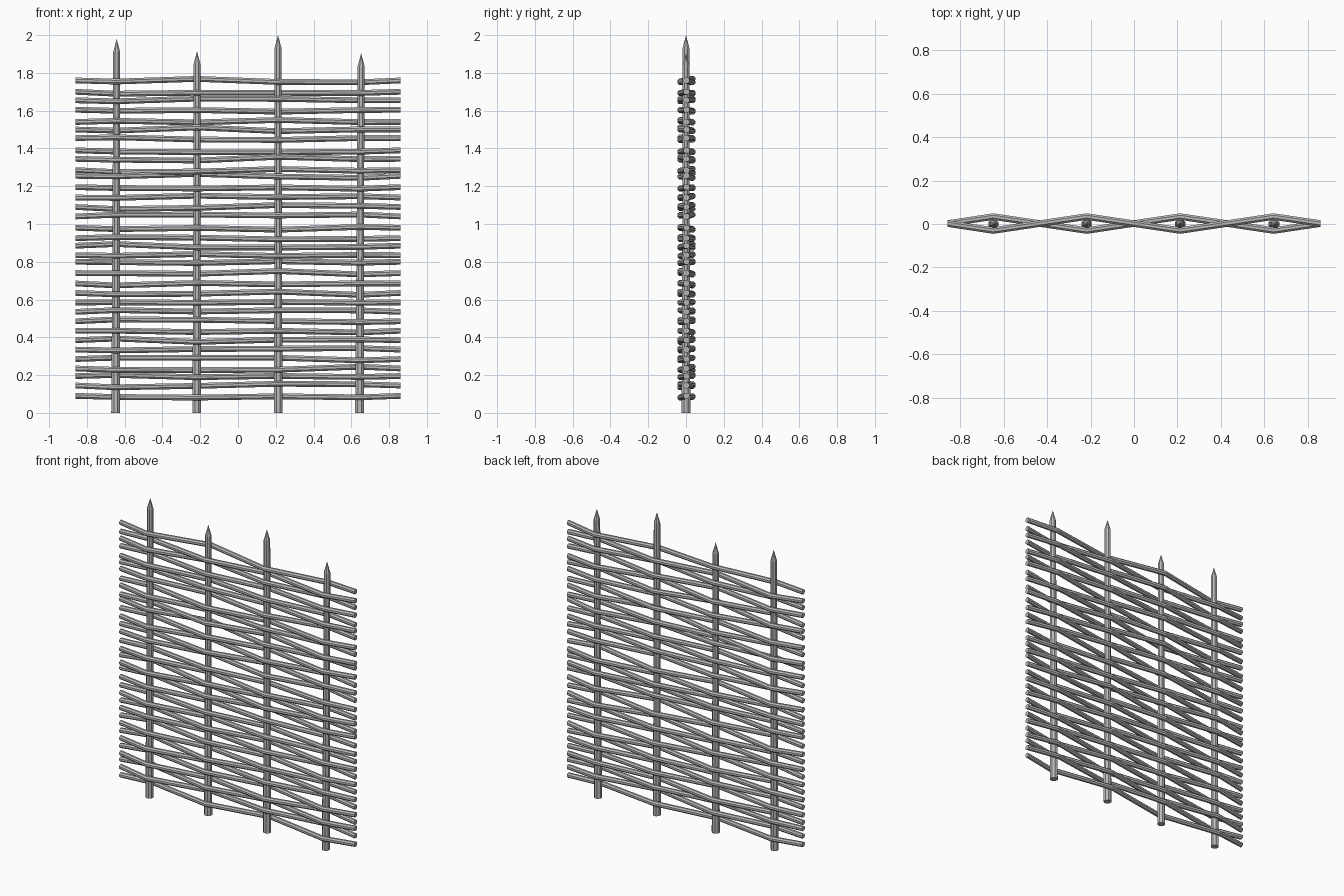
import bpy, bmesh, math, random
from mathutils import Vector

random.seed(4)
cube = bpy.data.objects.get("Cube")
if cube:
    bpy.data.objects.remove(cube, do_unlink=True)

grey = bpy.data.materials.new("plain_grey")
grey.use_nodes = True
colour = (0.5, 0.5, 0.5, 1)
grey.diffuse_color = colour
grey.node_tree.nodes["Principled BSDF"].inputs["Base Color"].default_value = colour


def tube(name, points, radii, axis, sides=8):
    """Capped tube with rings square to the axis; a zero radius makes a point."""
    u = Vector((0, 1, 0))
    v = axis.cross(u)
    bm = bmesh.new()
    rings = []
    for p, r in zip(points, radii):
        if r == 0:
            rings.append([bm.verts.new(p)])
            continue
        angles = [2 * math.pi * (i + 0.5) / sides for i in range(sides)]
        rings.append([bm.verts.new(p + r * (math.cos(a) * u + math.sin(a) * v)) for a in angles])
    for a, b in zip(rings, rings[1:]):
        for i in range(sides):
            j = (i + 1) % sides
            if len(b) == 1:
                bm.faces.new((a[i], a[j], b[0]))
            else:
                bm.faces.new((a[i], a[j], b[j], b[i]))
    for ring in (rings[0], rings[-1]):
        if len(ring) > 1:
            bm.faces.new(ring)
    bmesh.ops.recalc_face_normals(bm, faces=bm.faces)
    mesh = bpy.data.meshes.new(name)
    bm.to_mesh(mesh)
    bm.free()
    mesh.materials.append(grey)
    obj = bpy.data.objects.new(name, mesh)
    bpy.context.collection.objects.link(obj)
    return obj


# Upright sharpened posts: foot x, tip x, height
posts = [(-0.648, -0.642, 1.98), (-0.218, -0.217, 1.915), (0.213, 0.212, 2.0), (0.643, 0.652, 1.905)]
for n, (foot, tip, height) in enumerate(posts):
    levels = [0, height * 0.5, height - 0.07, height]
    path = [Vector((foot + (tip - foot) * z / height, 0, z)) for z in levels]
    tube(f"post_{n + 1}", path, [0.025, 0.021, 0.02, 0], Vector((0, 0, 1)))

# Woven rods, passing in front of and behind the posts by turns
rod_heights = [0.09, 0.145, 0.195, 0.235, 0.285, 0.335, 0.385, 0.435, 0.485, 0.535, 0.585, 0.635,
               0.685, 0.74, 0.80, 0.835, 0.885, 0.925, 0.98, 1.04, 1.09, 1.14, 1.195, 1.255,
               1.285, 1.345, 1.39, 1.455, 1.50, 1.54, 1.605, 1.655, 1.70, 1.76]
half_width = 0.86
for n, z in enumerate(rod_heights):
    side = 1 if n % 2 == 0 else -1
    path = [Vector((-half_width, 0.002, z))]
    for k, post in enumerate(posts):
        weave = side * (1 if k % 2 == 0 else -1) * 0.032
        path.append(Vector((post[0], 0.002 + weave, z + random.uniform(-0.011, 0.011))))
    path.append(Vector((half_width, 0.002, z)))
    tube(f"woven_rod_{n + 1}", path, [0.0165] * len(path), Vector((1, 0, 0)))
